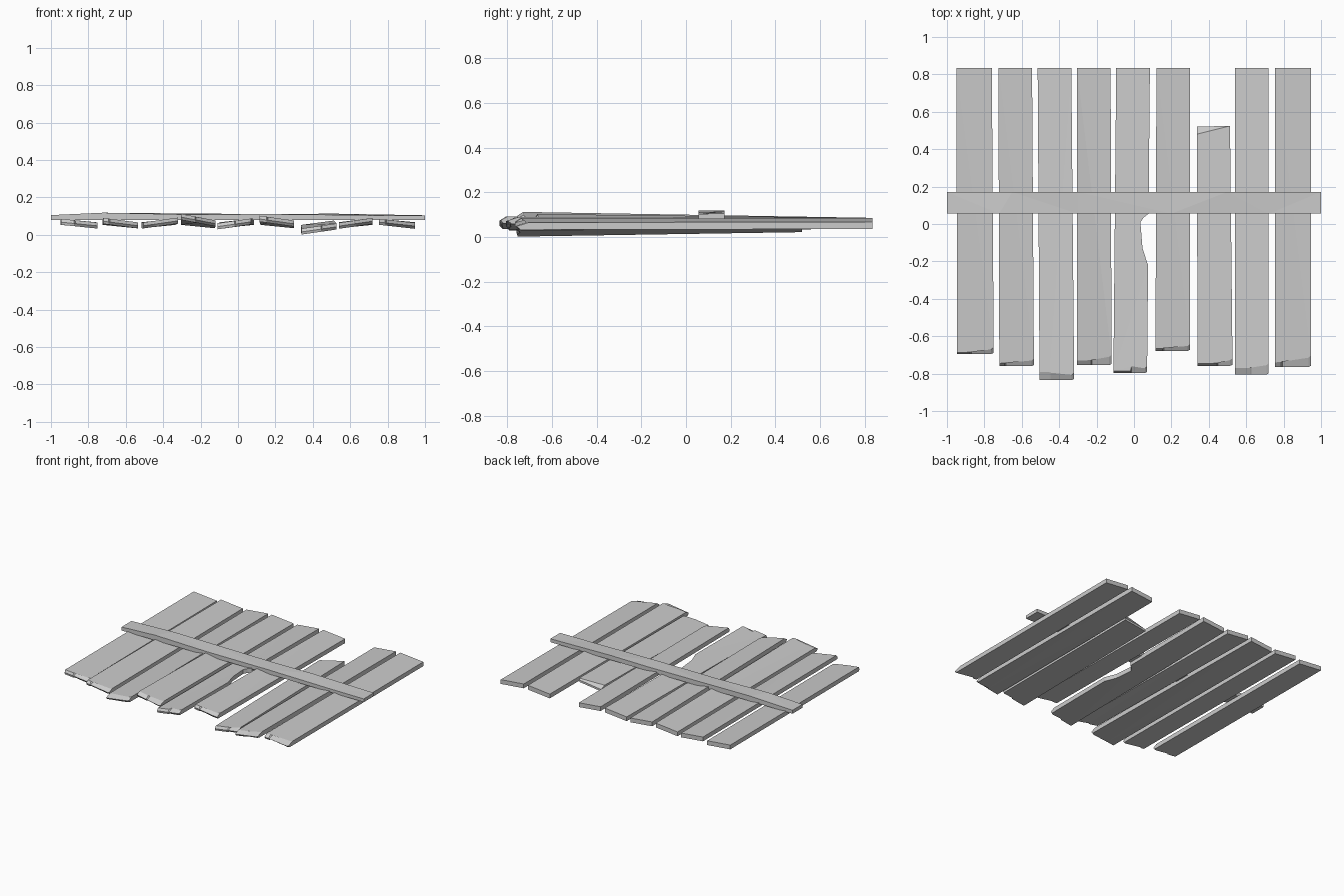
import bpy
import bmesh

cube = bpy.data.objects.get("Cube")
if cube:
    bpy.data.objects.remove(cube)

wood = bpy.data.materials.new("weathered grey wood")
wood.use_nodes = True
GREY = (0.6, 0.6, 0.6, 1)
wood.diffuse_color = GREY
wood.node_tree.nodes["Principled BSDF"].inputs["Base Color"].default_value = GREY


def stack_layers(name, layers):
    """Close a solid from matching outlines, ordered top to bottom."""
    bm = bmesh.new()
    rings = [[bm.verts.new(p) for p in layer] for layer in layers]
    n = len(rings[0])
    bm.faces.new(rings[0])
    bm.faces.new(rings[-1][::-1])
    for a, b in zip(rings, rings[1:]):
        for i in range(n):
            j = (i + 1) % n
            bm.faces.new((a[i], b[i], b[j], a[j]))
    bmesh.ops.triangulate(bm, faces=[f for f in bm.faces if len(f.verts) > 4])
    bmesh.ops.recalc_face_normals(bm, faces=bm.faces)
    mesh = bpy.data.meshes.new(name)
    bm.to_mesh(mesh)
    bm.free()
    mesh.materials.append(wood)
    obj = bpy.data.objects.new(name, mesh)
    bpy.context.collection.objects.link(obj)


BACK = 0.835
THICK = 0.032


def plank(name, back_x, front_x, tip, back_z, front_z, setback, step,
          bite=(), broken_back=False):
    """Twisted board with a splintered front; z pairs are the top left and right."""
    def place(u, y, drop):
        t = (BACK - y) / (BACK - tip)
        mix = lambda a, b: a + (b - a) * t
        left, right = mix(back_x[0], front_x[0]), mix(back_x[1], front_x[1])
        zl, zr = mix(back_z[0], front_z[0]), mix(back_z[1], front_z[1])
        return (left + (right - left) * u, y, zl + (zr - zl) * u - drop * THICK)

    layers = []
    for drop, pull in ((0, 1), (0.55, 0.0), (1, 0.35)):
        # Splintered front edge with one stepped break
        front = [(0, setback[0]), (step, setback[0] * 0.9 + setback[1] * 0.1),
                 (step + 0.04, setback[1] + 0.012), (0.93, setback[1]),
                 (1, setback[1] + 0.004)]
        ring = [(u, tip + s * pull + (0.006 if u == 1 else 0)) for u, s in front]
        ring += list(bite)
        if broken_back:
            ring += [(1, 0.525), (0, 0.48)] if drop == 0 else [(1, 0.52), (0, 0.52)]
        else:
            ring += [(1, BACK), (0, BACK)]
        layers.append([place(u, y, drop) for u, y in ring])
    stack_layers(name, layers)


# Back x, front x, front tip y, front top z, front setback, step position
FALL, RISE = (0.085, 0.067), (0.067, 0.085)
boards = [
    ((-.95, -.76), (-.945, -.75), -.695, FALL, (.085, .065), (.008, .025), .35),
    ((-.725, -.545), (-.72, -.535), -.76, FALL, (.09, .066), (.015, .03), .15),
    ((-.515, -.335), (-.505, -.32), -.835, RISE, (.066, .092), (.045, .028), .28),
    ((-.305, -.125), (-.305, -.12), -.755, FALL, (.112, .077), (.025, .045), .4),
    ((-.095, .085), (-.11, .07), -.797, RISE, (.061, .087), (.01, .025), .5),
    ((.12, .30), (.115, .30), -.678, FALL, (.102, .076), (.012, .026), .2),
    ((.335, .51), (.34, .527), -.758, (.058, .08), (.033, .06), (.012, .03), .55),
    ((.54, .72), (.54, .72), -.805, RISE, (.064, .09), (.035, .05), .45),
    ((.755, .945), (.755, .945), -.765, FALL, (.085, .064), (.025, .05), .16),
]
for i, (bx, fx, tip, bz, fz, setback, step) in enumerate(boards):
    bite = ()
    if i == 4:  # chunk missing from the centre board
        bite = [(1, -.22), (.96, -.2), (.83, -.13), (.76, .01), (.86, .035), (1, .055)]
    plank(f"plank_{i + 1}", bx, fx, tip, bz, fz, setback, step, bite, i == 6)

# Rough-hewn crossbar: top corners and knicks along each long edge
front_top = [(-1, .105), (-.72, .118), (-.3, .109), (.2, .11), (.72, .104), (1, .103)]
back_top = [(1, .104), (.5, .113), (.2, .11), (-.3, .114), (-.65, .117), (-1, .105)]
edges = [(x, .055, z) for x, z in front_top] + [(x, .172, z) for x, z in back_top]
stack_layers("crossbar", [edges, [(x, y, .079) for x, y, z in edges]])
